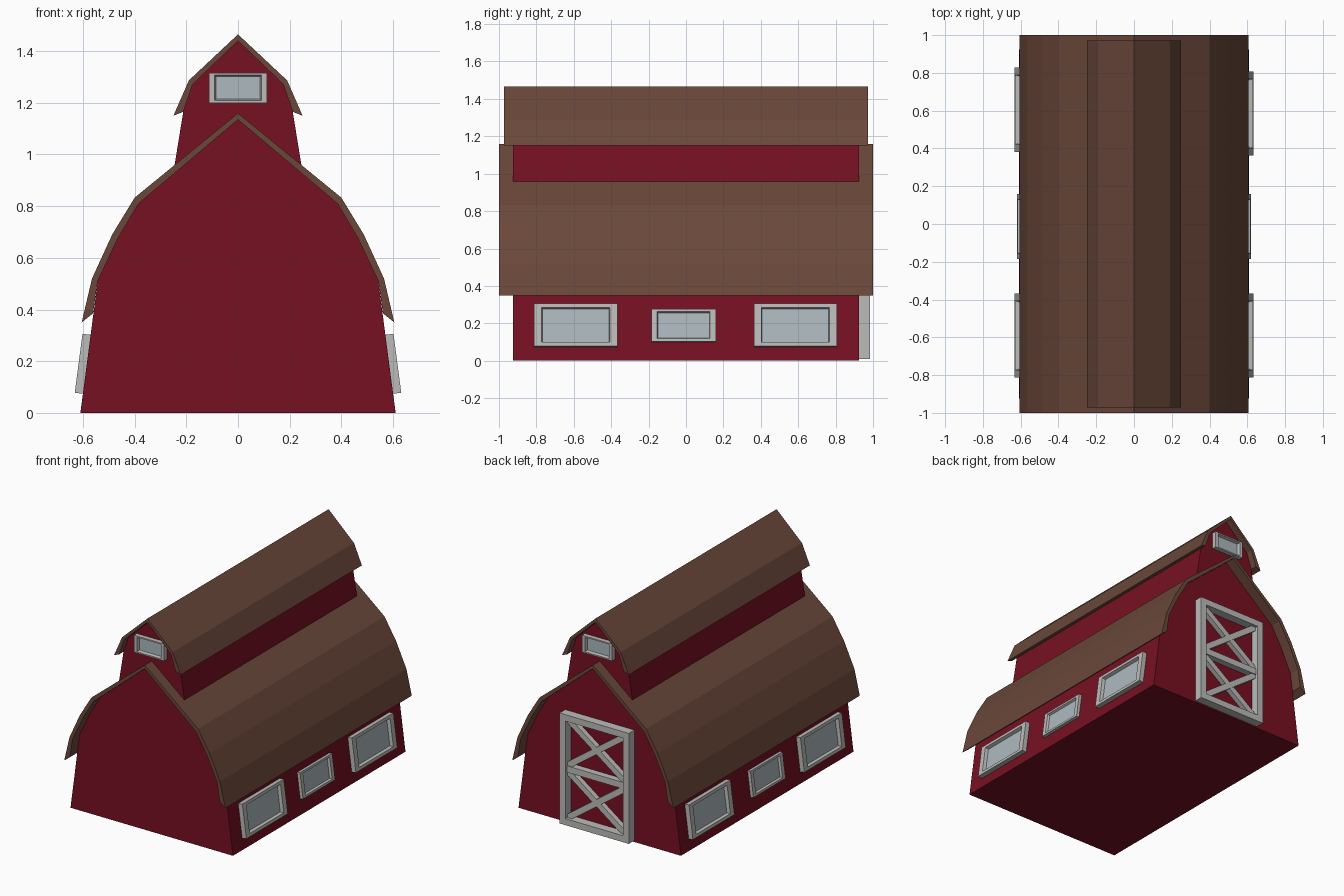
import bpy, bmesh, math
from mathutils import Matrix, Vector

if "Cube" in bpy.data.objects:
    bpy.data.objects.remove(bpy.data.objects["Cube"])


def material(name, rgb):
    m = bpy.data.materials.new(name)
    m.diffuse_color = (*rgb, 1)
    m.use_nodes = True
    m.node_tree.nodes["Principled BSDF"].inputs["Base Color"].default_value = m.diffuse_color
    return m


RED = material("barn_red", (0.18, 0.005, 0.016))
BROWN = material("roof_brown", (0.145, 0.064, 0.042))
TRIM = material("trim_grey", (0.5, 0.5, 0.49))
GLASS = material("glass", (0.42, 0.48, 0.51))


def finish(name, bm, *mats):
    bmesh.ops.recalc_face_normals(bm, faces=bm.faces)
    me = bpy.data.meshes.new(name)
    bm.to_mesh(me)
    bm.free()
    for m in mats:
        me.materials.append(m)
    ob = bpy.data.objects.new(name, me)
    bpy.context.collection.objects.link(ob)
    return ob


def mirrored(half):
    """Half profile starting on the centre line -> full left-to-right path."""
    return [(-x, z) for x, z in reversed(half[1:])] + half


def prism(name, pts, half_len, mat):
    """Extrude an xz outline along y, symmetric about y = 0."""
    bm = bmesh.new()
    face = bm.faces.new([bm.verts.new((x, -half_len, z)) for x, z in pts])
    ext = bmesh.ops.extrude_face_region(bm, geom=[face])["geom"]
    verts = [v for v in ext if isinstance(v, bmesh.types.BMVert)]
    bmesh.ops.translate(bm, verts=verts, vec=(0, 2 * half_len, 0))
    return finish(name, bm, mat)


def window(name, frame, w, h, depth, bw, bh):
    """Raised frame with recessed pane, lofted from rectangular rings."""
    bm = bmesh.new()
    rings = []
    for rw, rh, d in ((w, h, -0.005), (w, h, depth),
                      (w - 2 * bw, h - 2 * bh, depth),
                      (w - 2 * bw - 0.01, h - 2 * bh - 0.01, depth * 0.3)):
        rings.append([bm.verts.new(frame @ Vector((sx * rw / 2, sy * rh / 2, d)))
                      for sx, sy in ((-1, -1), (1, -1), (1, 1), (-1, 1))])
    for a, b in zip(rings, rings[1:]):
        for i in range(4):
            j = (i + 1) % 4
            bm.faces.new((a[i], a[j], b[j], b[i]))
    bm.faces.new(rings[0])
    bm.faces.new(rings[-1]).material_index = 1
    return finish(name, bm, TRIM, GLASS)


def basis(u, v, n, origin):
    m = Matrix((u, v, n)).transposed().to_4x4()
    m.translation = origin
    return m


# Main barn body and curved roof
body_half = [(0, 1.135), (0.385, 0.81), (0.465, 0.675), (0.543, 0.51), (0.61, 0)]
roof_out = [(0, 1.16), (0.4, 0.833), (0.487, 0.69), (0.565, 0.52), (0.605, 0.35)]
roof_in = body_half[:4] + [(0.561, 0.385)]
prism("barn_body", mirrored(body_half), 0.925, RED)
prism("barn_roof", mirrored(roof_out) + mirrored(roof_in)[::-1], 1.0, BROWN)

# Raised loft along the ridge
loft_half = [(0, 1.44), (0.175, 1.272), (0.212, 1.165), (0.246, 0.955)]
loft_out = [(0, 1.465), (0.19, 1.287), (0.25, 1.15)]
prism("loft_body", mirrored(loft_half), 0.925, RED)
prism("loft_roof", mirrored(loft_out) + mirrored(loft_half[:3])[::-1], 0.972, BROWN)

# Side windows, leaning with the walls
lean = math.atan2(0.067, 0.51)
s, c = math.sin(lean), math.cos(lean)
for side, label in ((1, "right"), (-1, "left")):
    for place, y, w, h, d in (("front", -0.59, 0.445, 0.23, 0.032),
                              ("middle", -0.013, 0.345, 0.175, 0.022),
                              ("back", 0.585 if side > 0 else 0.605, 0.445, 0.23, 0.032)):
        x = 0.61 - 0.19 * s / c
        m = basis((0, side, 0), (-side * s, 0, c), (side * c, 0, s), (side * x, y, 0.188))
        window(f"{label}_{place}_window", m, w, h, d, 0.04 if w > 0.4 else 0.03,
               0.021 if w > 0.4 else 0.015)

# Loft gable windows
for side, label in ((-1, "front"), (1, "back")):
    m = basis((-side, 0, 0), (0, 0, 1), (0, side, 0), (0, side * 0.925, 1.258))
    window(f"loft_{label}_window", m, 0.226, 0.116, 0.03, 0.022, 0.009)


# Back barn door: frame with two crossed panels
def bar(bm, x, z, length, width, y1, angle=0.0):
    m = (Matrix.Translation((x, (0.92 + y1) / 2, z)) @ Matrix.Rotation(angle, 4, 'Y')
         @ Matrix.Diagonal((length, y1 - 0.92, width, 1)))
    bmesh.ops.create_cube(bm, size=1, matrix=m)


bm = bmesh.new()
for sx in (-1, 1):
    bar(bm, sx * 0.238, 0.385, 0.044, 0.75, 0.985)
for z in (0.032, 0.738):
    bar(bm, 0, z, 0.45, 0.044, 0.985)
bar(bm, 0, 0.385, 0.45, 0.044, 0.97)
finish("door_frame", bm, TRIM)

bm = bmesh.new()
for z in (0.208, 0.562):
    for sx in (-1, 1):
        bar(bm, 0, z, 0.53, 0.04, 0.962 + sx * 0.002, sx * math.atan2(0.31, 0.43))
finish("door_braces", bm, TRIM)
